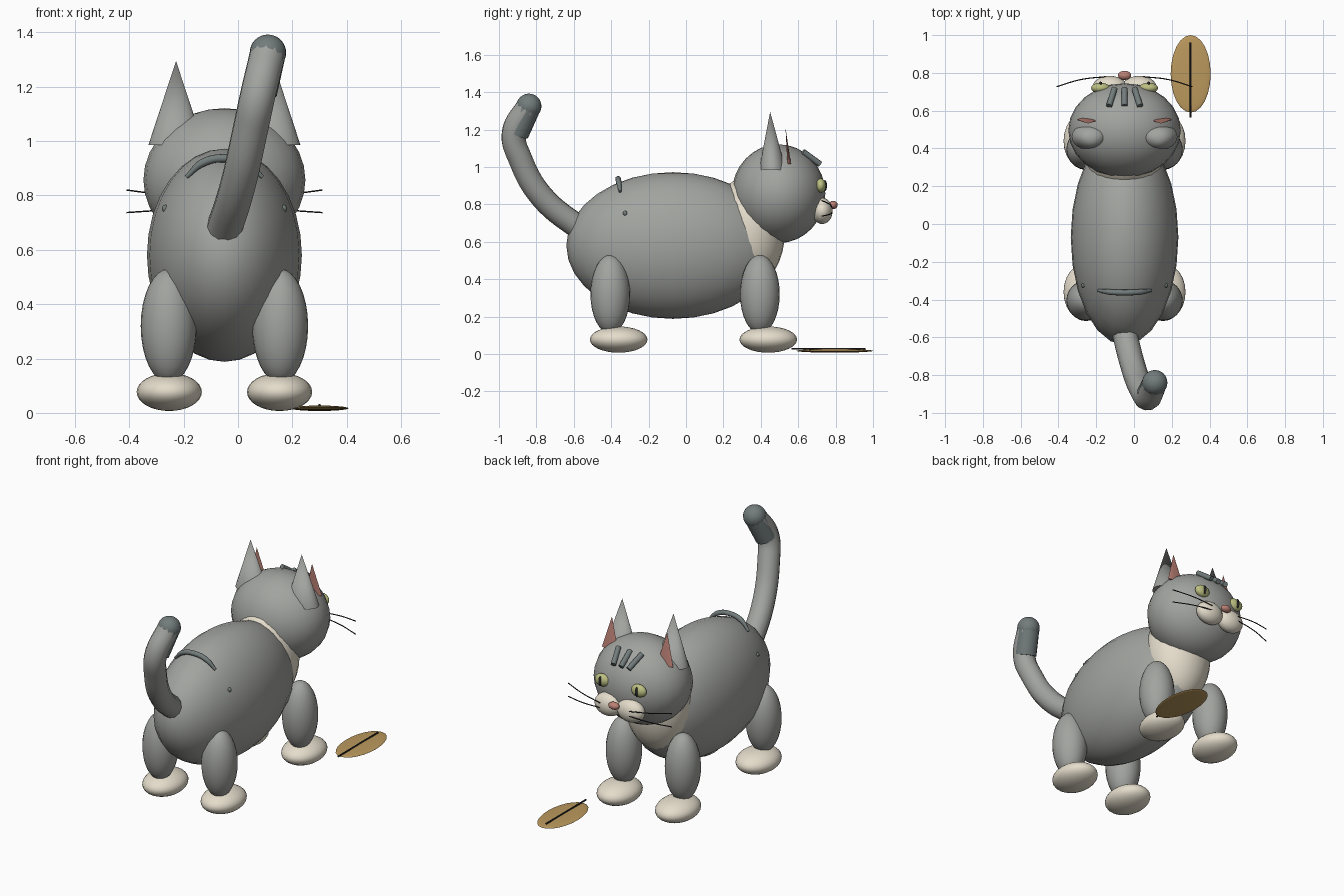
import bpy, math
from mathutils import Vector

if "Cube" in bpy.data.objects:
    bpy.data.objects.remove(bpy.data.objects["Cube"])

CX = -0.05  # symmetry plane of the cat


def material(name, rgb):
    m = bpy.data.materials.new(name)
    m.diffuse_color = (*rgb, 1)
    m.use_nodes = True
    m.node_tree.nodes["Principled BSDF"].inputs["Base Color"].default_value = m.diffuse_color
    return m


FUR = material("fur", (0.36, 0.37, 0.35))
DARK = material("dark_fur", (0.17, 0.20, 0.20))
CREAM = material("cream", (0.78, 0.72, 0.60))
PINK = material("pink", (0.50, 0.22, 0.18))
EYE = material("eye", (0.50, 0.52, 0.22))
BLACK = material("black", (0.02, 0.02, 0.02))
LEAF = material("leaf", (0.50, 0.32, 0.11))


def finish(name, mat, angle=40):
    ob = bpy.context.object
    ob.name = name
    ob.data.materials.append(mat)
    bpy.ops.object.shade_smooth_by_angle(angle=math.radians(angle))
    return ob


def ball(name, loc, radii, mat, seg=24, rings=16):
    bpy.ops.mesh.primitive_uv_sphere_add(segments=seg, ring_count=rings, radius=1, location=loc)
    bpy.context.object.scale = radii
    bpy.ops.object.transform_apply(location=False, rotation=False, scale=True)
    return finish(name, mat)


def cone(name, base, tip, rx, ry, mat):
    base, tip = Vector(base), Vector(tip)
    bpy.ops.mesh.primitive_cone_add(vertices=24, radius1=1, radius2=0, depth=1)
    ob = bpy.context.object
    for v in ob.data.vertices:  # lean the cone from base to tip
        t = v.co.z + 0.5
        v.co = base.lerp(tip, t) + Vector((v.co.x * rx, v.co.y * ry, 0))
    return finish(name, mat, 60)


def tube(name, pts, r, mat, taper=None, res=4):
    cu = bpy.data.curves.new(name, 'CURVE')
    cu.dimensions = '3D'
    cu.bevel_depth = r
    cu.bevel_resolution = res
    cu.use_fill_caps = True
    cu.resolution_u = 8
    sp = cu.splines.new('BEZIER')
    sp.bezier_points.add(len(pts) - 1)
    for i, (p, co) in enumerate(zip(sp.bezier_points, pts)):
        p.co = co
        p.handle_left_type = p.handle_right_type = 'AUTO'
        p.radius = taper[i] if taper else 1
    ob = bpy.data.objects.new(name, cu)
    bpy.context.collection.objects.link(ob)
    bpy.ops.object.select_all(action='DESELECT')
    ob.select_set(True)
    bpy.context.view_layer.objects.active = ob
    bpy.ops.object.convert(target='MESH')
    bpy.context.object.data.materials.clear()
    return finish(name, mat)


# torso, chest bib and head
ball("body", (CX, -0.07, 0.58), (0.285, 0.57, 0.392), FUR)
ball("chest", (CX, 0.34, 0.66), (0.2, 0.19, 0.30), CREAM)
ball("head", (CX, 0.495, 0.857), (0.298, 0.25, 0.264), FUR)

for s, side in ((-1, "left"), (1, "right")):
    # legs and paws
    for end, ly, py in (("front", 0.395, 0.44), ("hind", -0.405, -0.36)):
        ball(f"{end}_leg_{side}", (CX + s * 0.205, ly, 0.32), (0.103, 0.106, 0.21), FUR)
        ball(f"{end}_paw_{side}", (CX + s * 0.203, py, 0.077), (0.12, 0.154, 0.07), CREAM)
    # ears
    ex = CX + s * 0.178
    cone(f"ear_{side}", (ex, 0.462, 0.985), (ex, 0.45, 1.295), 0.102, 0.072, FUR)
    ix = CX + s * 0.192
    cone(f"inner_ear_{side}", (ix, 0.552, 1.015), (ix, 0.532, 1.21), 0.056, 0.01, PINK)
    # eyes, pupils and muzzle
    ball(f"eye_{side}", (CX + s * 0.127, 0.72, 0.90), (0.05, 0.028, 0.038), EYE)
    ball(f"pupil_{side}", (CX + s * 0.127, 0.742, 0.90), (0.01, 0.012, 0.03), BLACK, 12, 8)
    ball(f"muzzle_{side}", (CX + s * 0.078, 0.728, 0.765), (0.09, 0.056, 0.07), CREAM)
    # whiskers
    for lvl, z0, z1 in (("upper", 0.785, 0.82), ("lower", 0.755, 0.737)):
        tube(f"whisker_{lvl}_{side}",
             [(CX + s * 0.10, 0.78, z0), (CX + s * 0.23, 0.765, (z0 + z1) / 2),
              (CX + s * 0.36, 0.727, z1)], 0.003, BLACK, res=1)
    # flank marking
    ball(f"flank_mark_{side}", (CX + s * 0.218, -0.325, 0.752), (0.012, 0.012, 0.014), DARK, 12, 8)

ball("nose", (CX, 0.787, 0.797), (0.035, 0.024, 0.022), PINK)

# forehead stripes
for i in (-1, 0, 1):
    tube(f"forehead_stripe_{i + 2}",
         [(CX + i * 0.082, 0.625, 1.082), (CX + i * 0.053, 0.717, 1.015)], 0.016, DARK)

# arched stripe over the back
tube("back_stripe", [(CX - 0.14, -0.352, 0.868), (CX - 0.08, -0.36, 0.92), (CX, -0.363, 0.937),
                     (CX + 0.08, -0.36, 0.92), (CX + 0.14, -0.352, 0.868)],
     0.015, DARK, [0.5, 1, 1, 1, 0.5])

# tail with dark tip
tip = (0.11, -0.84, 1.325)
tube("tail", [(-0.06, -0.54, 0.65), (0.0, -0.77, 0.84), (0.045, -0.885, 1.04),
              (0.075, -0.92, 1.18), tip], 0.066, FUR)
tube("tail_tip_band", [(0.078, -0.905, 1.18), tip], 0.066, DARK)
ball("tail_tip", tip, (0.067, 0.067, 0.067), DARK)

# fallen leaf with its stem
ball("leaf", (0.30, 0.795, 0.017), (0.106, 0.205, 0.01), LEAF)
tube("leaf_stem", [(0.30, 0.565, 0.028), (0.30, 0.96, 0.028)], 0.005, BLACK, res=2)
